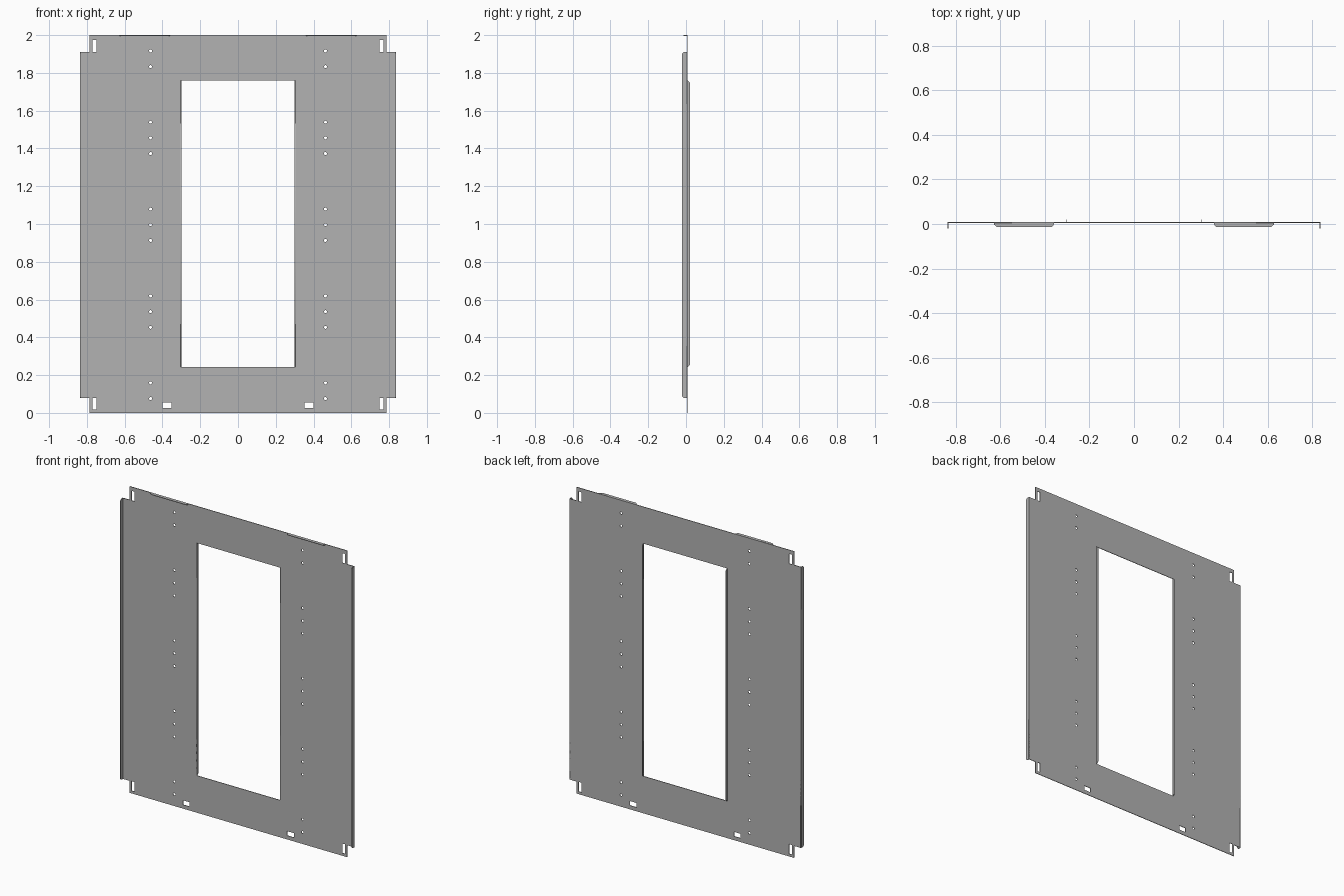
import bpy
import math
from mathutils import Matrix

cube = bpy.data.objects.get("Cube")
if cube:
    bpy.data.objects.remove(cube, do_unlink=True)

steel = bpy.data.materials.new("grey_steel")
steel.use_nodes = True
grey = (0.45, 0.45, 0.45, 1)
steel.diffuse_color = grey
steel.node_tree.nodes["Principled BSDF"].inputs["Base Color"].default_value = grey

T = 0.004                  # sheet thickness
FRONT, BACK = 0.004, 0.008  # sheet faces in y
SIDE = 0.837               # outer half width
NECK = 0.785               # half width above and below the side flanges
LOW, HIGH = 0.078, 1.911   # side flange ends
WIN_X, WIN_LOW, WIN_HIGH = 0.3, 0.242, 1.76

# Local profile axes mapped to world planes
UPRIGHT = Matrix.Rotation(math.pi / 2, 4, "X")
SIDEWAYS = Matrix(((0, 0, 1, 0), (1, 0, 0, 0), (0, 1, 0, 0), (0, 0, 0, 1)))
FLAT = Matrix.Identity(4)


def plate(name, loops, plane, centre):
    """Thin plate filled between closed profiles; inner loops become holes."""
    curve = bpy.data.curves.new(name, "CURVE")
    curve.dimensions = "2D"
    curve.fill_mode = "BOTH"
    curve.extrude = T / 2
    for loop in loops:
        spline = curve.splines.new("POLY")
        spline.points.add(len(loop) - 1)
        for point, (u, v) in zip(spline.points, loop):
            point.co = (u, v, 0, 1)
        spline.use_cyclic_u = True
    obj = bpy.data.objects.new(name, curve)
    bpy.context.collection.objects.link(obj)
    obj.matrix_world = Matrix.Translation(centre) @ plane
    bpy.ops.object.select_all(action="DESELECT")
    obj.select_set(True)
    bpy.context.view_layer.objects.active = obj
    bpy.ops.object.convert(target="MESH")
    obj = bpy.context.object
    obj.data.materials.clear()
    obj.data.materials.append(steel)
    return obj


def rect(x0, x1, z0, z1):
    return [(x0, z0), (x1, z0), (x1, z1), (x0, z1)]


def circle(x, z, r, n=12):
    return [(x + r * math.cos(2 * math.pi * i / n),
             z + r * math.sin(2 * math.pi * i / n)) for i in range(n)]


def lip(root, edge, z0, z1, cut):
    """Flange outline with chamfered corners on its free edge."""
    step = math.copysign(cut, root - edge)
    return [(root, z0), (edge + step, z0), (edge, z0 + cut),
            (edge, z1 - cut), (edge + step, z1), (root, z1)]


# Panel outline with notched corners, window, slots and fixing holes
half = [(NECK, 0), (NECK, LOW), (SIDE, LOW), (SIDE, HIGH), (NECK, HIGH), (NECK, 2)]
loops = [half + [(-x, z) for x, z in reversed(half)],
         rect(-WIN_X, WIN_X, WIN_LOW, WIN_HIGH)]
for s in (-1, 1):
    loops.append(rect(s * 0.75, s * 0.77, 0.017, 0.08))
    loops.append(rect(s * 0.75, s * 0.77, 1.911, 1.975))
    loops.append(rect(s * 0.352, s * 0.4, 0.025, 0.054))
    for k in range(-2, 3):
        for offset in (-0.083, 0, 0.083):
            z = 0.996 + 0.46 * k + offset
            if 0.05 < z < 1.95:
                loops.append(circle(s * 0.463, z, 0.008))
plate("panel", loops, UPRIGHT, (0, (FRONT + BACK) / 2, 0))

for side, s in (("right", -1), ("left", 1)):
    # Forward flange along the outer edge
    plate(side + "_side_flange", [lip(BACK, -0.021, LOW, HIGH, 0.01)],
          SIDEWAYS, (s * (SIDE - T / 2), 0, 0))
    # Rearward flange along the window edge
    plate(side + "_window_flange", [lip(FRONT, 0.021, WIN_LOW, WIN_HIGH, 0.012)],
          SIDEWAYS, (s * (WIN_X + T / 2), 0, 0))
    # Forward tab on the top edge
    tab = [(s * 0.36, BACK), (s * 0.36, -0.003), (s * 0.37, -0.014),
           (s * 0.615, -0.014), (s * 0.628, -0.003), (s * 0.628, BACK)]
    plate(side + "_top_tab", [tab], FLAT, (0, 0, 2 - T / 2))
